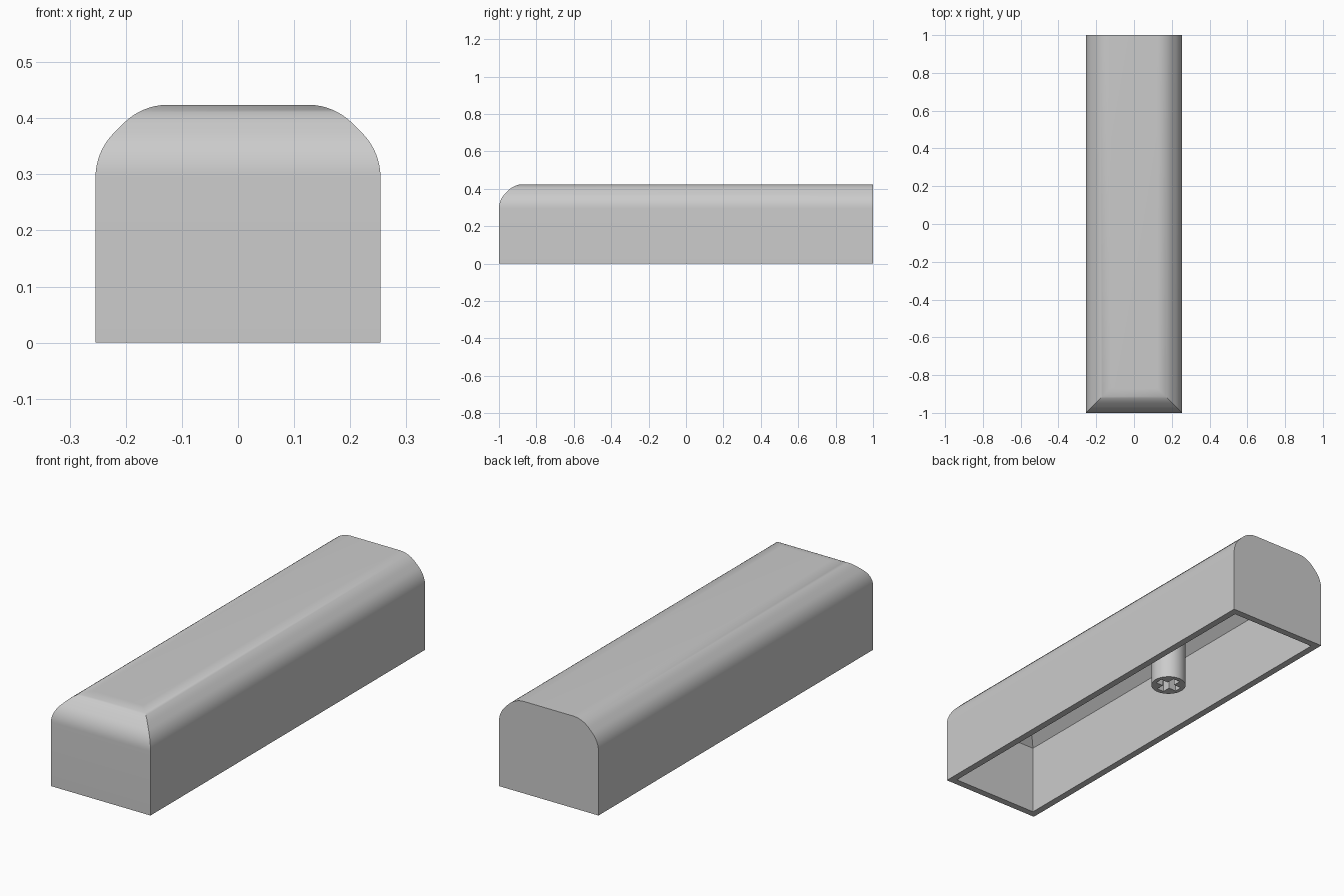
import bpy
import bmesh
from math import radians, sin, cos, tan

cube = bpy.data.objects.get("Cube")
if cube:
    bpy.data.objects.remove(cube, do_unlink=True)

HALF_W, HEIGHT = 0.254, 0.424
CHAMFER, FILLET, WALL = 0.083, 0.112, 0.032
STEM_Y, STEM_R, STEM_Z = 0.24, 0.077, 0.037

grey = bpy.data.materials.new("plain grey plastic")
colour = (0.6, 0.6, 0.6, 1)
grey.diffuse_color = colour
grey.use_nodes = True
grey.node_tree.nodes["Principled BSDF"].inputs["Base Color"].default_value = colour


def add_object(name, bm):
    bmesh.ops.recalc_face_normals(bm, faces=bm.faces)
    mesh = bpy.data.meshes.new(name)
    bm.to_mesh(mesh)
    bm.free()
    mesh.materials.append(grey)
    obj = bpy.data.objects.new(name, mesh)
    bpy.context.collection.objects.link(obj)
    return obj


def smooth(obj):
    bpy.ops.object.select_all(action='DESELECT')
    obj.select_set(True)
    bpy.context.view_layer.objects.active = obj
    bpy.ops.object.shade_smooth_by_angle(angle=radians(30))


# Edge profile as (inset, height): wall, rounded corner, chamfer, rounded corner
def outer_profile(steps=8):
    t = FILLET * tan(radians(22.5))
    z0 = HEIGHT - CHAMFER - t
    x1 = CHAMFER + t
    pts = [(0, 0)]
    for i in range(steps + 1):
        a = radians(45) * i / steps
        pts.append((FILLET * (1 - cos(a)), z0 + FILLET * sin(a)))
    for i in range(steps + 1):
        a = radians(45) * (1 - i / steps)
        pts.append((x1 - FILLET * sin(a), HEIGHT - FILLET * (1 - cos(a))))
    return pts


def inner_profile():
    shift = WALL * tan(radians(22.5))
    return [(WALL, 0), (WALL, HEIGHT - CHAMFER - shift),
            (CHAMFER + shift, HEIGHT - WALL)]


# Mitred rings that step in on the sides and front while the back stays flat
def loft(bm, profile, back):
    rings = []
    for d, z in profile:
        x, front = HALF_W - d, -1 + d
        rings.append([bm.verts.new(p) for p in (
            (-x, front, z), (x, front, z), (x, back, z), (-x, back, z))])
    for low, high in zip(rings, rings[1:]):
        bridge(bm, low, high)
    bm.faces.new(rings[-1])
    return rings[0]


def bridge(bm, a, b):
    for i in range(4):
        j = (i + 1) % 4
        bm.faces.new((a[i], a[j], b[j], b[i]))


# Hollow cap shell, open at the bottom
bm = bmesh.new()
outer_rim = loft(bm, outer_profile(), 1)
inner_rim = loft(bm, inner_profile(), 1 - WALL)
bridge(bm, outer_rim, inner_rim)
smooth(add_object("cap_shell", bm))

# Round mounting stem hanging from the ceiling
bm = bmesh.new()
top = HEIGHT - WALL / 2
bmesh.ops.create_cone(bm, cap_ends=True, segments=48, radius1=STEM_R,
                      radius2=STEM_R, depth=top - STEM_Z)
bmesh.ops.translate(bm, verts=bm.verts, vec=(0, STEM_Y, (top + STEM_Z) / 2))
stem = add_object("mounting_stem", bm)

# Cross-shaped socket cut into the stem
bm = bmesh.new()
arm, half = 0.057, 0.018
quarter = [(arm, -half), (arm, half), (half, half)]
outline = []
for k in range(4):
    c, s = round(cos(radians(90 * k))), round(sin(radians(90 * k)))
    outline += [bm.verts.new((c * x - s * y, s * x + c * y + STEM_Y, STEM_Z - 0.02))
                for x, y in quarter]
face = bm.faces.new(outline)
result = bmesh.ops.extrude_face_region(bm, geom=[face])
raised = [v for v in result["geom"] if isinstance(v, bmesh.types.BMVert)]
bmesh.ops.translate(bm, verts=raised, vec=(0, 0, 0.15))
cutter = add_object("socket_cutter", bm)
cutter.hide_render = True

cut = stem.modifiers.new("socket", 'BOOLEAN')
cut.operation = 'DIFFERENCE'
cut.solver = 'EXACT'
cut.object = cutter
bpy.context.view_layer.objects.active = stem
bpy.ops.object.modifier_apply(modifier=cut.name)
bpy.data.objects.remove(cutter, do_unlink=True)
smooth(stem)
